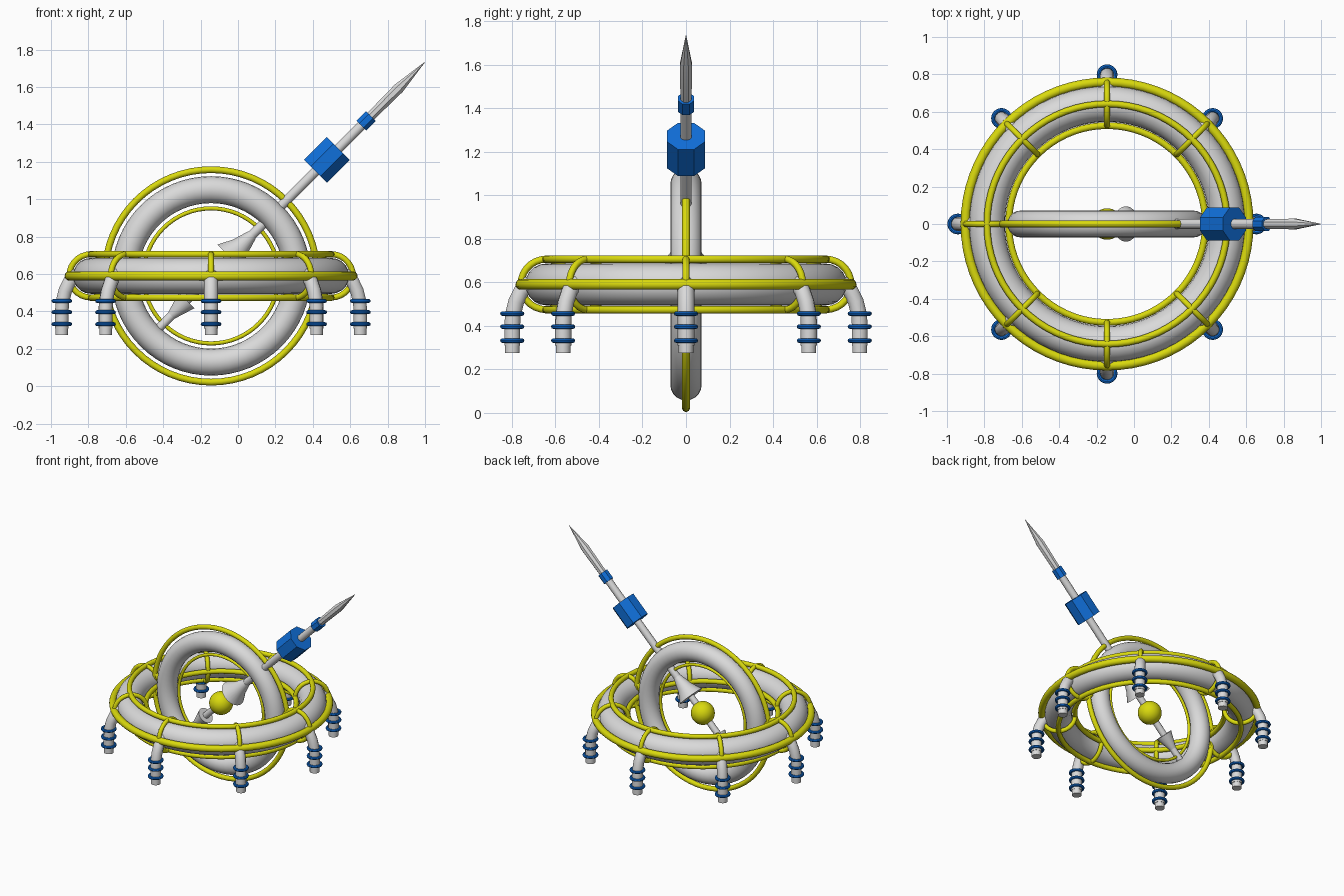
import bpy, math
from mathutils import Vector, Matrix

if "Cube" in bpy.data.objects:
    bpy.data.objects.remove(bpy.data.objects["Cube"])

CX, CZ = -0.144, 0.59
CENTRE = Vector((CX, 0, CZ))


def material(name, rgb):
    m = bpy.data.materials.new(name)
    m.diffuse_color = (*rgb, 1)
    m.use_nodes = True
    m.node_tree.nodes["Principled BSDF"].inputs["Base Color"].default_value = m.diffuse_color
    return m


GREY = material("light_grey", (0.70, 0.70, 0.70))
YELLOW = material("yellow", (0.70, 0.70, 0.004))
BLUE = material("blue", (0.005, 0.16, 0.70))


def finish(name, mat, angle=40):
    ob = bpy.context.object
    ob.name = name
    ob.data.materials.append(mat)
    bpy.ops.object.shade_smooth_by_angle(angle=math.radians(angle))
    return ob


def torus(name, mat, loc, major, minor, rot=(0, 0, 0), seg=64, sides=14):
    bpy.ops.mesh.primitive_torus_add(location=loc, rotation=rot, major_radius=major,
                                     minor_radius=minor, major_segments=seg, minor_segments=sides)
    return finish(name, mat)


def lathe(name, mat, profile, sides, matrix, angle=40):
    """Closed solid of revolution about local z; profile is (radius, height)."""
    verts, faces = [], []
    for r, h in profile:
        for i in range(sides):
            a = 2 * math.pi * (i + 0.5) / sides
            verts.append((r * math.cos(a), r * math.sin(a), h))
    for k in range(len(profile) - 1):
        for i in range(sides):
            j = (i + 1) % sides
            faces.append((k * sides + i, k * sides + j, (k + 1) * sides + j, (k + 1) * sides + i))
    faces.append(tuple(reversed(range(sides))))
    faces.append(tuple(range((len(profile) - 1) * sides, len(profile) * sides)))
    me = bpy.data.meshes.new(name)
    me.from_pydata(verts, [], faces)
    ob = bpy.data.objects.new(name, me)
    bpy.context.collection.objects.link(ob)
    ob.matrix_world = matrix
    bpy.ops.object.select_all(action='DESELECT')
    ob.select_set(True)
    bpy.context.view_layer.objects.active = ob
    return finish(name, mat, angle)


# Upright ring with its outer and inner rails
UP = (math.pi / 2, 0, 0)
torus("upright_ring", GREY, CENTRE, 0.461, 0.072, UP, 64, 20)
torus("upright_outer_rail", YELLOW, CENTRE, 0.568, 0.018, UP)
torus("upright_inner_rail", YELLOW, CENTRE, 0.361, 0.011, UP)

# Level ring with four rails
R, OFF = 0.642, 0.116
torus("level_ring", GREY, CENTRE, R, 0.096, seg=72, sides=20)
torus("level_outer_rail", YELLOW, CENTRE, R + OFF, 0.025, seg=72)
torus("level_inner_rail", YELLOW, CENTRE, R - OFF, 0.018, seg=72)
for label, s in (("top", 1), ("bottom", -1)):
    torus(f"level_{label}_rail", YELLOW, CENTRE + Vector((0, 0, s * OFF)), R, 0.018, seg=72)

# Eight hoops around the level ring, each with a curved leg below
LEG_PATH = [(0.69, 0.605), (0.725, 0.59), (0.756, 0.56), (0.78, 0.51), (0.795, 0.45), (0.798, 0.40), (0.798, 0.31)]
LEG_R = 0.798
for n in range(8):
    a = n * math.pi / 4
    out = Vector((math.cos(a), math.sin(a), 0))
    torus(f"hoop_{n}", YELLOW, CENTRE + out * R, OFF, 0.016, (math.pi / 2, 0, a), 28, 10)

    cu = bpy.data.curves.new(f"leg_{n}", 'CURVE')
    cu.dimensions = '3D'
    cu.bevel_depth = 0.038
    cu.bevel_resolution = 3
    cu.use_fill_caps = True
    sp = cu.splines.new('POLY')
    sp.points.add(len(LEG_PATH) - 1)
    for p, (r, z) in zip(sp.points, LEG_PATH):
        p.co = (CX + out.x * r, out.y * r, z, 1)
    sp.use_smooth = True
    cu.materials.append(GREY)
    bpy.context.collection.objects.link(bpy.data.objects.new(f"leg_{n}", cu))

    foot = Vector((CX, 0, 0)) + out * LEG_R
    lathe(f"leg_tip_{n}", GREY, [(0.034, 0.275), (0.034, 0.32)], 16, Matrix.Translation(foot))
    for k, z in enumerate((0.332, 0.396, 0.456)):
        torus(f"leg_band_{n}_{k}", BLUE, foot + Vector((0, 0, z)), 0.045, 0.0105, seg=24, sides=8)

# Slanted spindle: local z runs up to the right at 45 degrees
AXIS = Matrix.Translation(CENTRE) @ Matrix.Rotation(math.pi / 4, 4, 'Y')
bpy.ops.mesh.primitive_uv_sphere_add(segments=32, ring_count=16, radius=0.084, location=CENTRE)
finish("core_ball", YELLOW)
lathe("spindle_rod", GREY, [(0.024, -0.42), (0.024, 0.2), (0.027, 0.3), (0.027, 1.2)], 12, AXIS)
lathe("upper_cone", GREY, [(0.095, 0.143), (0.055, 0.22), (0.028, 0.31)], 24, AXIS)
lathe("lower_cone", GREY, [(0.024, -0.30), (0.060, -0.185)], 24, AXIS)
c8 = math.cos(math.pi / 8)
lathe("large_collar", BLUE, [(0.087 / c8, 0.79), (0.087 / c8, 0.963)], 8, AXIS, 30)
lathe("small_collar", BLUE, [(0.037 / c8, 1.136), (0.037 / c8, 1.208)], 8, AXIS, 30)
lathe("needle", GREY, [(0.027, 1.19), (0.031, 1.42), (0.001, 1.618)], 8, AXIS, 30)
